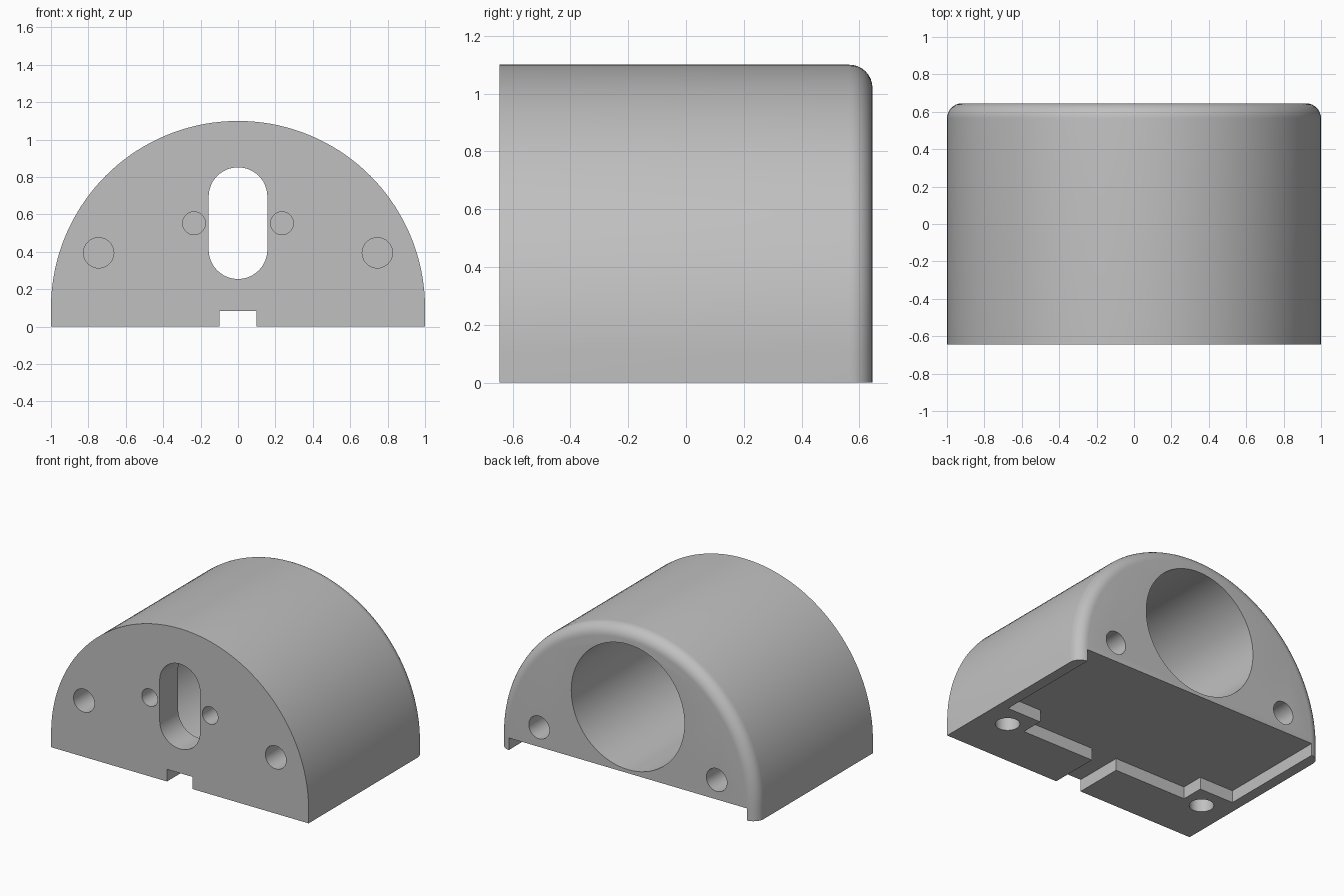
import bpy, bmesh
from math import cos, sin, pi, radians
from mathutils import Vector

old = bpy.data.objects.get("Cube")
if old:
    bpy.data.objects.remove(old, do_unlink=True)

FRONT, BACK = -0.645, 0.645
ROUND = 0.08

grey = bpy.data.materials.new("plain_grey")
grey.use_nodes = True
colour = (0.53, 0.53, 0.53, 1)
grey.diffuse_color = colour
grey.node_tree.nodes["Principled BSDF"].inputs["Base Color"].default_value = colour


def arc(cx, cy, r, start, end, n):
    steps = [radians(start + (end - start) * i / n) for i in range(n + 1)]
    return [(cx + r * cos(t), cy + r * sin(t)) for t in steps]


def prism(name, points, axis, a, b, round_back=False):
    """Extrude a closed outline along y (outline in x,z) or z (outline in x,y)."""
    def place(p, d):
        return Vector((p[0], d, p[1])) if axis == "y" else Vector((p[0], p[1], d))
    bm = bmesh.new()
    face = bm.faces.new([bm.verts.new(place(p, a)) for p in points])
    side = bmesh.ops.extrude_face_region(bm, geom=[face])["geom"]
    moved = [v for v in side if isinstance(v, bmesh.types.BMVert)]
    bmesh.ops.translate(bm, verts=moved, vec=place((0, 0), b - a))
    bmesh.ops.recalc_face_normals(bm, faces=bm.faces)
    if round_back:
        rim = [e for e in bm.edges
               if all(abs(v.co.y - b) < 1e-5 for v in e.verts)
               and any(v.co.z > 1e-5 for v in e.verts)]
        bmesh.ops.bevel(bm, geom=rim, offset=ROUND, segments=8, profile=0.5,
                        affect='EDGES', clamp_overlap=False)
    mesh = bpy.data.meshes.new(name)
    bm.to_mesh(mesh)
    bm.free()
    mesh.materials.append(grey)
    obj = bpy.data.objects.new(name, mesh)
    bpy.context.collection.objects.link(obj)
    return obj


# Arched block with a rounded rear rim
outline = [(-1, 0), (1, 0)] + arc(0, 0.1, 1, 0, 180, 72)
body = prism("arched_housing", outline, "y", FRONT, BACK, round_back=True)

cutters = []


def cut(name, points, axis, a, b):
    cutters.append(prism(name, points, axis, a, b))


def circle(x, y, r, n=40):
    return arc(x, y, r, 0, 360, n)[:-1]


# Wide bore from the rear, and the upright slot through the front wall
cut("rear_bore", circle(0, 0.55, 0.44, 80), "y", -0.44, BACK + 0.1)
slot = arc(0, 0.695, 0.157, 0, 180, 24) + arc(0, 0.412, 0.157, 180, 360, 24)
cut("front_slot", slot, "y", FRONT - 0.1, -0.3)

# Stepped recess in the underside, with a cable notch to the front
half = [(0.1, FRONT - 0.1), (0.1, -0.295), (0.66, -0.295),
        (0.66, -0.135), (0.925, -0.135), (0.925, BACK + 0.1)]
recess = half + [(-x, y) for x, y in reversed(half)]
cut("underside_recess", recess, "z", -0.1, 0.085)

# Blind screw holes, mirrored left and right
for label, s in (("left", 1), ("right", -1)):
    cut(label + "_front_hole", circle(s * 0.745, 0.395, 0.081), "y", FRONT - 0.1, -0.33)
    cut(label + "_small_hole", circle(s * 0.235, 0.553, 0.061), "y", FRONT - 0.1, -0.49)
    cut(label + "_rear_hole", circle(s * 0.69, 0.222, 0.08), "y", 0.3, BACK + 0.1)
    cut(label + "_base_hole", circle(s * 0.8, -0.29, 0.078), "z", -0.1, 0.28)

for c in cutters:
    mod = body.modifiers.new(c.name, 'BOOLEAN')
    mod.operation = 'DIFFERENCE'
    mod.solver = 'EXACT'
    mod.object = c

# Apply the cuts and remove the cutters
bpy.ops.object.select_all(action='DESELECT')
bpy.context.view_layer.objects.active = body
body.select_set(True)
for c in cutters:
    bpy.ops.object.modifier_apply(modifier=c.name)
    bpy.data.objects.remove(c, do_unlink=True)
bpy.ops.object.shade_smooth_by_angle(angle=radians(30))
